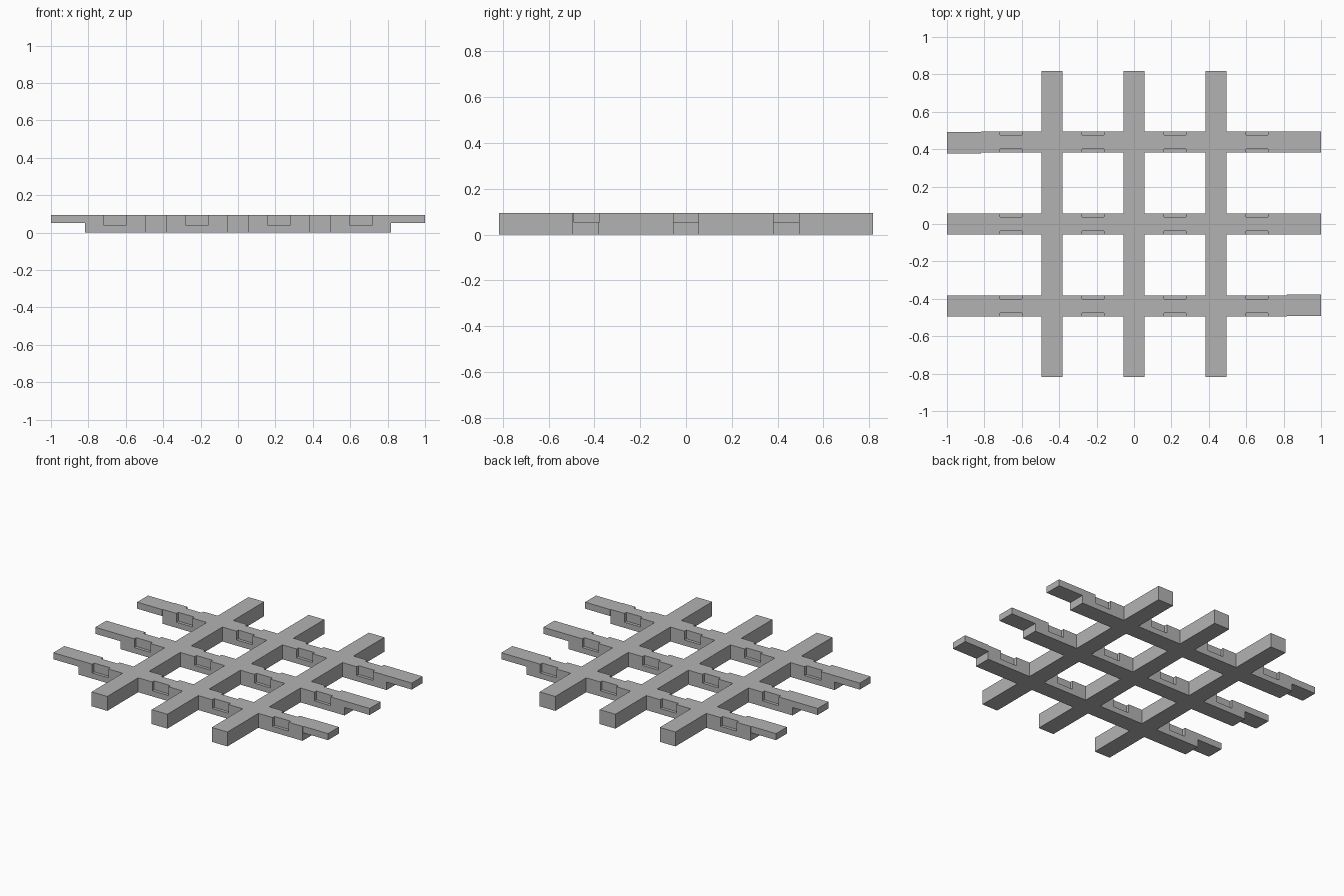
import bpy
import bmesh
from mathutils import Matrix, Vector

cube = bpy.data.objects.get("Cube")
if cube:
    bpy.data.objects.remove(cube, do_unlink=True)

HALF = 0.057        # half bar width
REACH = 0.817       # half length of the full-depth bars
TOP = 0.095
TONGUE_Z = 0.052    # underside of the end tongues
NOTCH_Z = 0.037     # floor of the side notches
NOTCH_DEPTH = 0.02
SPACING = 0.438
ROWS = (-SPACING, 0, SPACING)

grey = bpy.data.materials.new("plain grey")
grey.use_nodes = True
colour = (0.45, 0.45, 0.45, 1)
grey.diffuse_color = colour
grey.node_tree.nodes["Principled BSDF"].inputs["Base Color"].default_value = colour


def make_boxes(name, boxes):
    """One object holding a box for each pair of opposite corners."""
    bm = bmesh.new()
    for low, high in boxes:
        low, high = Vector(low), Vector(high)
        matrix = Matrix.Translation((low + high) / 2) @ Matrix.Diagonal((*(high - low), 1))
        bmesh.ops.create_cube(bm, size=1, matrix=matrix)
    mesh = bpy.data.meshes.new(name)
    bm.to_mesh(mesh)
    bm.free()
    mesh.materials.append(grey)
    obj = bpy.data.objects.new(name, mesh)
    bpy.context.collection.objects.link(obj)
    return obj


def combine(target, other, operation):
    """Apply a boolean and remove the second object."""
    other.hide_render = True
    mod = target.modifiers.new(operation, 'BOOLEAN')
    mod.operation = operation
    mod.solver = 'EXACT'
    mod.object = other
    bpy.context.view_layer.objects.active = target
    bpy.ops.object.modifier_apply(modifier=mod.name)
    bpy.data.objects.remove(other, do_unlink=True)


# Crossed bars
lattice = make_boxes("lattice", [((x - HALF, -REACH, 0), (x + HALF, REACH, TOP)) for x in ROWS])
rails = make_boxes("rails", [((-REACH, y - HALF, 0), (REACH, y + HALF, TOP)) for y in ROWS])
combine(lattice, rails, 'UNION')

# Paired notches in the sides of the rails, midway between the cross bars
notches = []
for x in (-1.5, -0.5, 0.5, 1.5):
    for y in ROWS:
        for side in (-1, 1):
            edge = y + side * HALF
            notches.append(((x * SPACING - 0.059, edge - NOTCH_DEPTH, NOTCH_Z),
                            (x * SPACING + 0.059, edge + NOTCH_DEPTH, TOP + 0.05)))
combine(lattice, make_boxes("notch_cutter", notches), 'DIFFERENCE')

# Thin tongues at the rail ends; two opposite corners sit slightly inward
tongues = []
for side in (-1, 1):
    for y in ROWS:
        shift = side * 0.004 if side * y < 0 else 0
        start, end = sorted((side * REACH, side))
        tongues.append(((start, y + shift - HALF, TONGUE_Z), (end, y + shift + HALF, TOP)))
combine(lattice, make_boxes("end_tongues", tongues), 'UNION')
